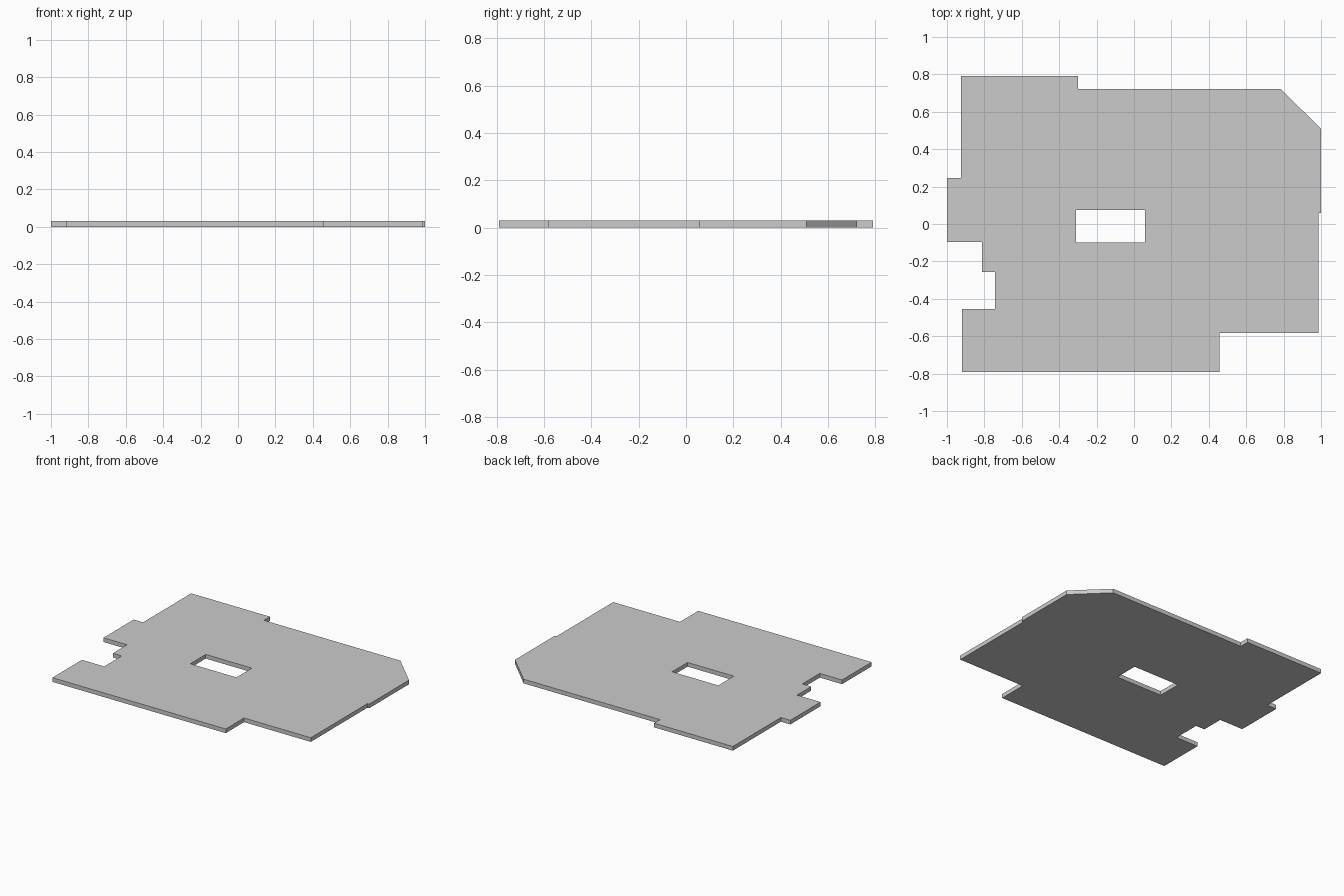
import bpy, bmesh

if "Cube" in bpy.data.objects:
    bpy.data.objects.remove(bpy.data.objects["Cube"])

THICKNESS = 0.03

# Outer outline of the slab, clockwise from the back left corner
outline = [
    (-0.925, 0.79), (-0.30, 0.79), (-0.30, 0.722), (0.783, 0.722),
    (1.0, 0.51), (1.0, 0.058), (0.986, 0.058), (0.986, -0.583),
    (0.456, -0.583), (0.456, -0.79), (-0.92, -0.79), (-0.92, -0.455),
    (-0.743, -0.455), (-0.743, -0.257), (-0.813, -0.257), (-0.813, -0.097),
    (-1.0, -0.097), (-1.0, 0.246), (-0.925, 0.246),
]
# Rectangular opening
opening = [(-0.309, -0.10), (0.058, -0.10), (0.058, 0.075), (-0.309, 0.075)]


def add_loop(bm, points):
    verts = [bm.verts.new((x, y, THICKNESS)) for x, y in points]
    return [bm.edges.new((v, verts[(i + 1) % len(verts)])) for i, v in enumerate(verts)]


# Flat top face with the opening left empty
bm = bmesh.new()
edges = add_loop(bm, outline) + add_loop(bm, opening)
bmesh.ops.triangle_fill(bm, edges=edges, use_beauty=True, normal=(0, 0, 1))
bm.normal_update()
for face in bm.faces:
    if face.normal.z < 0:
        face.normal_flip()
mesh = bpy.data.meshes.new("floor_slab")
bm.to_mesh(mesh)
bm.free()

slab = bpy.data.objects.new("floor_slab", mesh)
bpy.context.collection.objects.link(slab)

# Thickness down to the ground
solid = slab.modifiers.new("thickness", 'SOLIDIFY')
solid.thickness = THICKNESS
solid.offset = -1
